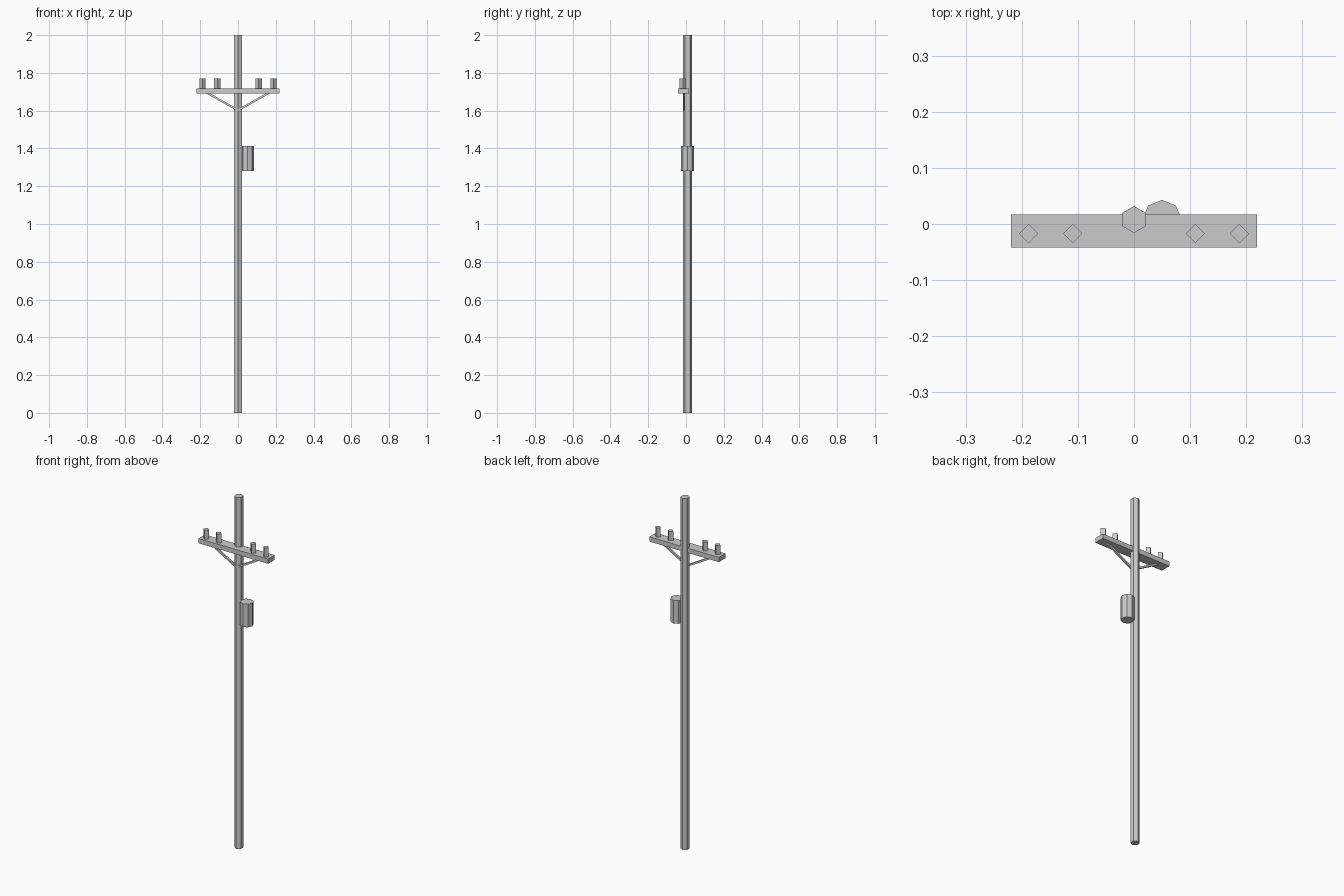
import bpy, math
from mathutils import Vector

if "Cube" in bpy.data.objects:
    bpy.data.objects.remove(bpy.data.objects["Cube"])

Y = 0.008  # pole axis depth


def prism(name, sides, radius, p0, p1, turn=0.0):
    """Flat-faced prism running from p0 to p1."""
    p0, p1 = Vector(p0), Vector(p1)
    d = p1 - p0
    bpy.ops.mesh.primitive_cylinder_add(vertices=sides, radius=radius, depth=d.length,
                                        location=(p0 + p1) / 2)
    ob = bpy.context.object
    ob.name = name
    for v in ob.data.vertices:
        c, s = math.cos(turn), math.sin(turn)
        x, y = v.co.x, v.co.y
        v.co.x, v.co.y = c * x - s * y, s * x + c * y
    ob.rotation_euler = d.to_track_quat('Z', 'Y').to_euler()
    return ob


# Hexagonal pole, a corner facing front
prism("pole", 6, 0.024, (0, Y, 0), (0, Y, 2))

# Crossarm
bpy.ops.mesh.primitive_cube_add(size=1, location=(0, -0.0125, 1.704))
arm = bpy.context.object
arm.name = "crossarm"
arm.scale = (0.438, 0.059, 0.027)

# Octagonal transformer can on the right of the pole
prism("transformer", 8, 0.035, (0.05, Y, 1.28), (0.05, Y, 1.412))

# Insulators and diagonal braces on both sides
for side, sx in (("left", -1), ("right", 1)):
    for label, x in (("inner", 0.109), ("outer", 0.188)):
        prism(f"{side}_{label}_insulator", 4, 0.017,
              (sx * x, -0.017, 1.715), (sx * x, -0.017, 1.769))
    prism(f"{side}_brace", 4, 0.0075, (0, -0.011, 1.602), (sx * 0.168, -0.011, 1.697),
          math.radians(45))
